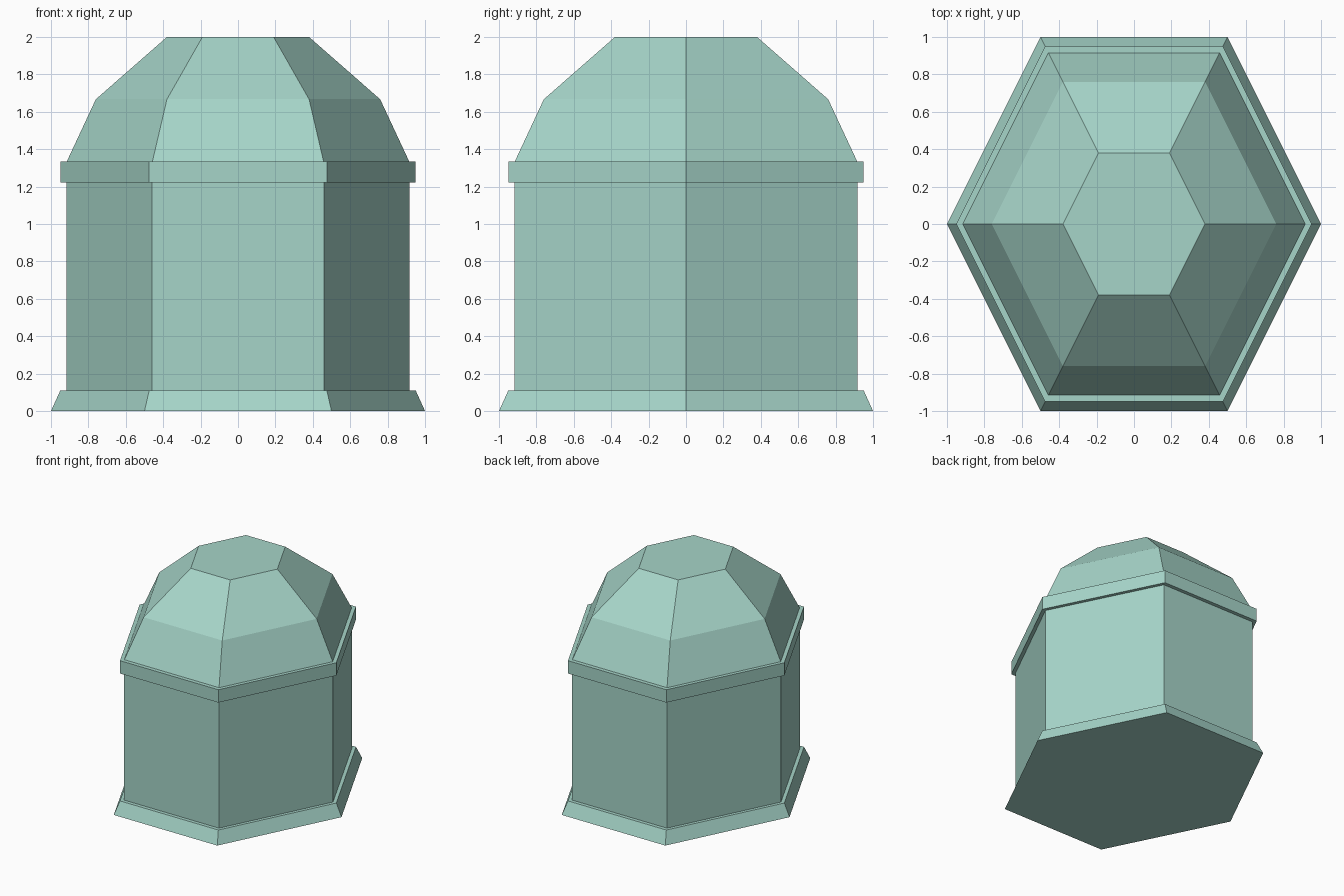
import bpy, bmesh

if "Cube" in bpy.data.objects:
    bpy.data.objects.remove(bpy.data.objects["Cube"])

# Hexagonal plan, stretched so width and depth are equal
PLAN = [(1, 0), (0.5, 1), (-0.5, 1), (-1, 0), (-0.5, -1), (0.5, -1)]

mat = bpy.data.materials.new("pale_green")
mat.diffuse_color = (0.38, 0.66, 0.58, 1)
mat.use_nodes = True
mat.node_tree.nodes["Principled BSDF"].inputs["Base Color"].default_value = mat.diffuse_color


def hex_part(name, profile, cap_bottom=False, cap_top=False):
    """Sweep a (scale, z) profile around the hexagonal plan."""
    bm = bmesh.new()
    rings = [[bm.verts.new((x * s, y * s, z)) for x, y in PLAN] for s, z in profile]
    n = len(PLAN)
    for a, b in zip(rings, rings[1:]):
        for i in range(n):
            j = (i + 1) % n
            bm.faces.new((a[i], a[j], b[j], b[i]))
    if cap_bottom:
        bm.faces.new(rings[0][::-1])
    if cap_top:
        bm.faces.new(rings[-1])
    mesh = bpy.data.meshes.new(name)
    bm.to_mesh(mesh)
    bm.free()
    mesh.materials.append(mat)
    obj = bpy.data.objects.new(name, mesh)
    bpy.context.collection.objects.link(obj)
    return obj


# Sloped base with a narrow ledge around the walls
hex_part("plinth", [(1, 0), (0.95, 0.11), (0.918, 0.11)], cap_bottom=True)
# Upright walls
hex_part("walls", [(0.918, 0.11), (0.918, 1.223)])
# Overhanging band below the dome
hex_part("cornice", [(0.918, 1.223), (0.95, 1.223), (0.95, 1.335), (0.915, 1.335)])
# Faceted dome with a flat top
hex_part("dome", [(0.915, 1.335), (0.76, 1.667), (0.38, 2)], cap_top=True)
